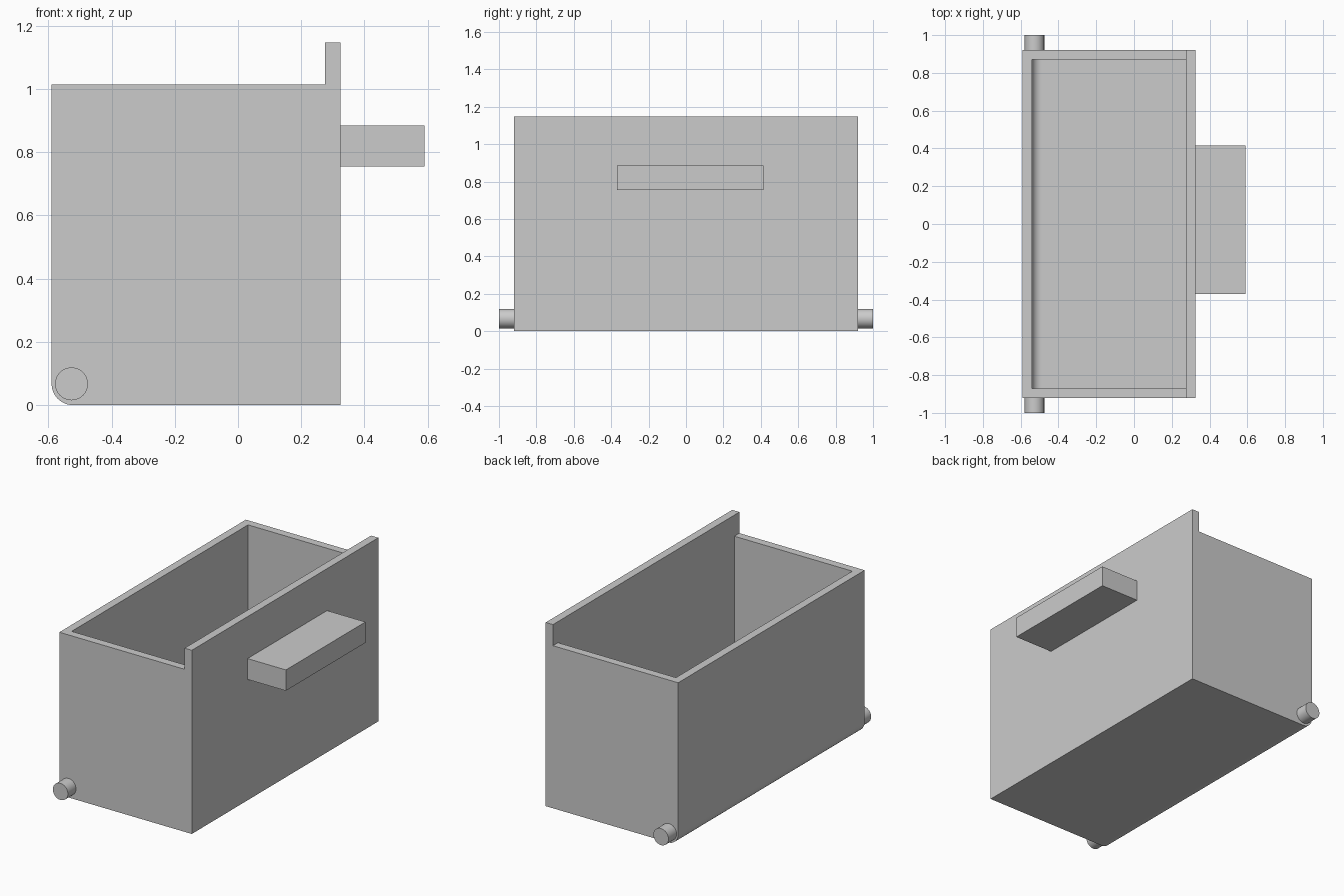
import bpy, bmesh, math
from mathutils import Vector

cube = bpy.data.objects.get("Cube")
if cube:
    bpy.data.objects.remove(cube, do_unlink=True)

grey = bpy.data.materials.new("plain grey")
grey.use_nodes = True
colour = (0.6, 0.6, 0.6, 1)
grey.diffuse_color = colour
grey.node_tree.nodes["Principled BSDF"].inputs["Base Color"].default_value = colour


def arc(cx, cz, r, start, end, steps):
    angles = [math.radians(start + (end - start) * i / steps) for i in range(steps + 1)]
    return [(cx + r * math.cos(a), cz + r * math.sin(a)) for a in angles]


def prism(name, profile, y0, y1):
    """Extrude an x-z outline along y."""
    bm = bmesh.new()
    face = bm.faces.new([bm.verts.new((x, y0, z)) for x, z in profile])
    out = bmesh.ops.extrude_face_region(bm, geom=[face])
    verts = [g for g in out["geom"] if isinstance(g, bmesh.types.BMVert)]
    bmesh.ops.translate(bm, verts=verts, vec=Vector((0, y1 - y0, 0)))
    bmesh.ops.recalc_face_normals(bm, faces=bm.faces)
    mesh = bpy.data.meshes.new(name)
    bm.to_mesh(mesh)
    bm.free()
    mesh.materials.append(grey)
    obj = bpy.data.objects.new(name, mesh)
    bpy.context.collection.objects.link(obj)
    return obj


def smooth(obj):
    bpy.ops.object.select_all(action='DESELECT')
    obj.select_set(True)
    bpy.context.view_layer.objects.active = obj
    bpy.ops.object.shade_smooth_by_angle(angle=math.radians(30))


left, right, wall = -0.59, 0.325, 0.05
rim, panel_top = 1.015, 1.147
half_depth, round_r = 0.92, 0.067

# Bin body with a taller panel on one side and a rounded pivot edge
bin_body = prism(
    "bin_body",
    arc(left + round_r, round_r, round_r, 180, 270, 12)
    + [(right, 0), (right, panel_top), (right - wall, panel_top),
       (right - wall, rim), (left, rim)],
    -half_depth, half_depth)

# Hollow interior with a rounded floor edge
inner_r = 0.05
cavity = prism(
    "cavity_cutter",
    arc(left + wall + inner_r, wall + inner_r, inner_r, 180, 270, 12)
    + [(right - wall, wall), (right - wall, 1.3), (left + wall, 1.3)],
    wall - half_depth, half_depth - wall)
cavity.hide_render = True
cut = bin_body.modifiers.new("hollow", 'BOOLEAN')
cut.operation = 'DIFFERENCE'
cut.solver = 'EXACT'
cut.object = cavity
bpy.context.view_layer.objects.active = bin_body
bpy.ops.object.modifier_apply(modifier=cut.name)
bpy.data.objects.remove(cavity, do_unlink=True)
smooth(bin_body)

# Pull handle
prism("handle", [(right, 0.755), (0.59, 0.755), (0.59, 0.885), (right, 0.885)],
      -0.37, 0.415)

# Pivot pins at both ends
for name, side in (("front_pin", -1), ("back_pin", 1)):
    pin = prism(name, arc(-0.527, 0.067, 0.052, 0, 360, 40)[:-1],
                side * half_depth, side)
    smooth(pin)
